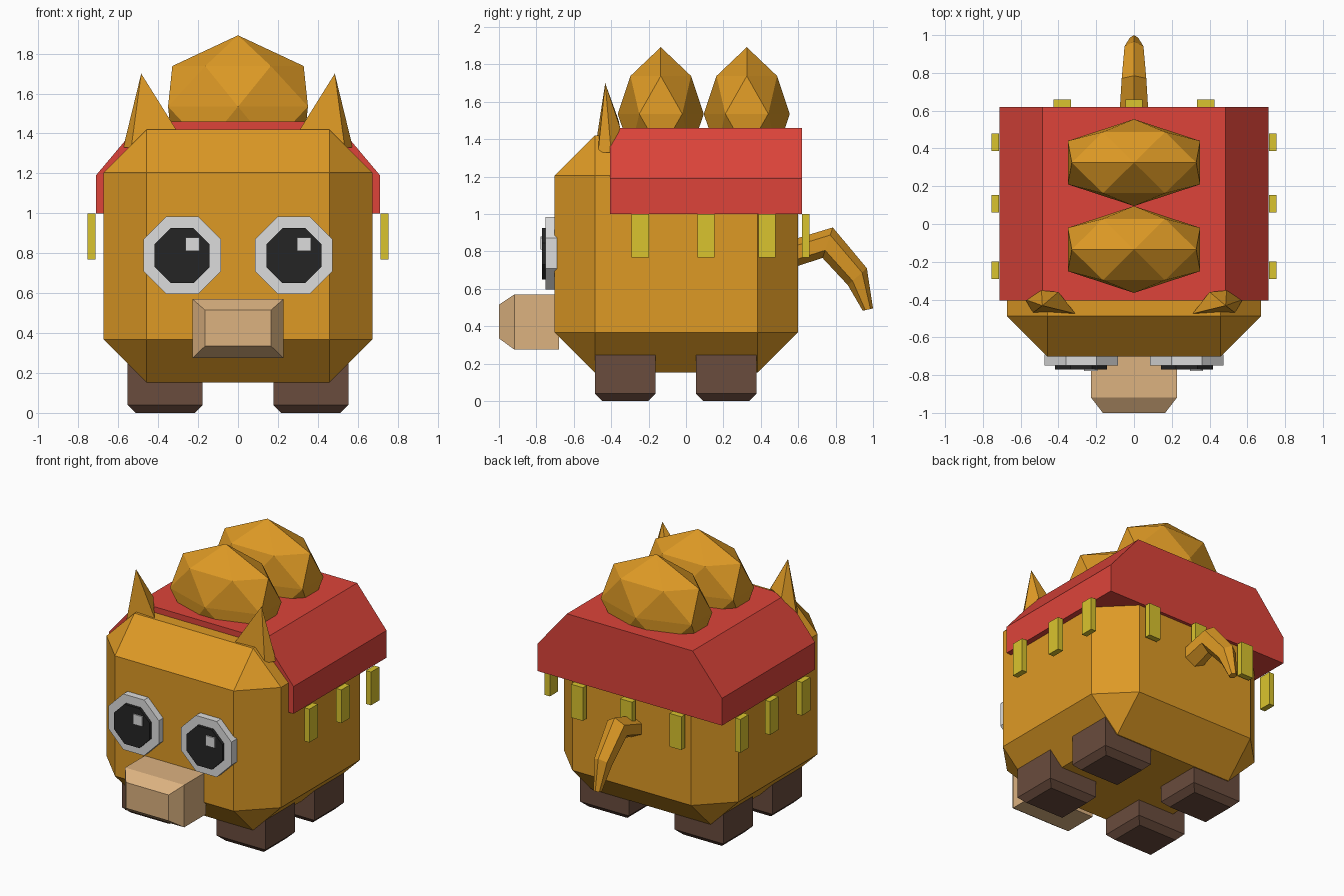
import bpy, bmesh, math
from mathutils import Vector

if "Cube" in bpy.data.objects:
    bpy.data.objects.remove(bpy.data.objects["Cube"])


def material(name, r, g, b):
    lin = lambda c: ((c / 255 + 0.055) / 1.055) ** 2.4
    m = bpy.data.materials.new(name)
    m.diffuse_color = (lin(r), lin(g), lin(b), 1)
    m.use_nodes = True
    m.node_tree.nodes["Principled BSDF"].inputs["Base Color"].default_value = m.diffuse_color
    return m


FUR = material("golden_fur", 222, 154, 37)
RED = material("red_cloth", 221, 68, 58)
YELLOW = material("yellow_tassel", 218, 196, 46)
GREY = material("light_grey", 220, 220, 220)
BLACK = material("pupil_black", 37, 37, 37)
TAN = material("tan_snout", 220, 178, 128)
BROWN = material("brown_hoof", 106, 76, 61)


def finish(name, bm, mat):
    bmesh.ops.recalc_face_normals(bm, faces=bm.faces)
    me = bpy.data.meshes.new(name)
    bm.to_mesh(me)
    bm.free()
    me.materials.append(mat)
    ob = bpy.data.objects.new(name, me)
    bpy.context.collection.objects.link(ob)
    return ob


def loft(name, rings, mat):
    """Skin a list of rings; a ring of one point becomes a tip, other ends are capped."""
    bm = bmesh.new()
    rows = [[bm.verts.new(p) for p in ring] for ring in rings]
    n = max(len(r) for r in rows)
    for a, b in zip(rows, rows[1:]):
        for i in range(n):
            j = (i + 1) % n
            if len(a) == 1:
                bm.faces.new((a[0], b[i], b[j]))
            elif len(b) == 1:
                bm.faces.new((a[i], a[j], b[0]))
            else:
                bm.faces.new((a[i], a[j], b[j], b[i]))
    for end in (rows[0], rows[-1]):
        if len(end) > 1:
            bm.faces.new(end)
    return finish(name, bm, mat)


def box(name, lo, hi, mat, bevel=0):
    bm = bmesh.new()
    bmesh.ops.create_cube(bm, size=1)
    lo, hi = Vector(lo), Vector(hi)
    for v in bm.verts:
        v.co = Vector([(lo[k] + hi[k]) / 2 + v.co[k] * (hi[k] - lo[k]) for k in range(3)])
    if bevel:
        bmesh.ops.bevel(bm, geom=bm.edges[:], offset=bevel, segments=1,
                        affect='EDGES', profile=0.5)
    return finish(name, bm, mat)


def rect_xz(x, z0, z1, y):
    return [(-x, y, z0), (x, y, z0), (x, y, z1), (-x, y, z1)]


def rect_xy(x0, x1, y0, y1, z):
    return [(x0, y0, z), (x1, y0, z), (x1, y1, z), (x0, y1, z)]


def octagon(cx, cz, apothem, y):
    r = apothem / math.cos(math.pi / 8)
    return [(cx + r * math.cos((i + .5) * math.pi / 4), y,
             cz + r * math.sin((i + .5) * math.pi / 4)) for i in range(8)]


# Chamfered body
box("body", (-.673, -.702, .152), (.673, .598, 1.42), FUR, bevel=.215)

# Saddle blanket
half = [(.712, 1.0), (.712, 1.19), (.485, 1.46)]
outline = half + [(-x, z) for x, z in reversed(half)]
loft("blanket", [[(x, y, z) for x, z in outline] for y in (-.405, .62)], RED)

# Tassels along both sides and the back
for y in (-.245, .107, .433):
    for s in (-1, 1):
        a, b = sorted((s * .715, s * .755))
        box("side_tassel", (a, y - .046, .768), (b, y + .046, 1.0), YELLOW)
for x in (-.38, 0, .38):
    box("back_tassel", (x - .046, .62, .768), (x + .046, .66, 1.0), YELLOW)


# Faceted humps: six-sided rings, each turned half a step
def hump_ring(cy, r, z, turn):
    return [(1.76 * r * math.cos(math.radians(60 * i + turn)),
             cy + r * math.sin(math.radians(60 * i + turn)), z) for i in range(6)]


def hump(cy):
    specs = [(.187, 1.738, 0), (.23, 1.535, 30), (.187, 1.335, 60)]
    bm = bmesh.new()
    rows = [[bm.verts.new(p) for p in hump_ring(cy, *s)] for s in specs]
    top = bm.verts.new((0, cy, 1.892))
    for i in range(6):
        j = (i + 1) % 6
        bm.faces.new((top, rows[0][i], rows[0][j]))
        for a, b in zip(rows, rows[1:]):
            bm.faces.new((a[i], b[i], a[j]))
            bm.faces.new((a[j], b[i], b[j]))
    bm.faces.new(rows[2])
    finish("hump", bm, FUR)


hump(-.135)
hump(.325)

# Pointed ears
ear = [(.31, -.475, 1.42), (.40, -.36, 1.50), (.49, -.352, 1.46),
       (.575, -.40, 1.33), (.535, -.47, 1.33)]
for s in (-1, 1):
    loft("ear", [[(s * .485, -.432, 1.70)], [(s * x, y, z) for x, y, z in ear]], FUR)

# Eyes with pupil and highlight
for s in (-1, 1):
    cx = s * .28
    loft("eye_ring", [octagon(cx, .79, .194, y) for y in (-.69, -.75)], GREY)
    loft("pupil", [octagon(cx, .788, .138, y) for y in (-.745, -.77)], BLACK)
    box("eye_highlight", (cx + .016, -.779, .81), (cx + .086, -.765, .88), GREY)

# Snout
loft("snout", [rect_xz(.228, .275, .57, -.68), rect_xz(.228, .275, .57, -.918),
               rect_xz(.165, .335, .515, -1.0)], TAN)

# Hooves with a chamfered sole
for s in (-1, 1):
    for y0, y1 in ((-.487, -.163), (.053, .377)):
        x0, x1 = sorted((s * .177, s * .553))
        c = .04
        loft("hoof", [rect_xy(x0 + c, x1 - c, y0 + c, y1 - c, 0),
                      rect_xy(x0, x1, y0, y1, c),
                      rect_xy(x0, x1, y0, y1, .247)], BROWN)

# Curved tapering tail: upper and lower edge points and half width
stations = [((.56, .86), (.56, .71), .078), ((.785, .928), (.73, .765), .065),
            ((.967, .71), (.865, .62), .05), ((1.0, .495), (.945, .483), .022)]
tail = []
for up, low, w in stations:
    up, low = Vector(up), Vector(low)
    ring = []
    for i in range(6):
        t = math.radians(60 * i)
        p = (up + low) / 2 + (up - low) / 2 * math.cos(t)
        ring.append((w * math.sin(t) / .866, p.x, p.y))
    tail.append(ring)
loft("tail", tail, FUR)
